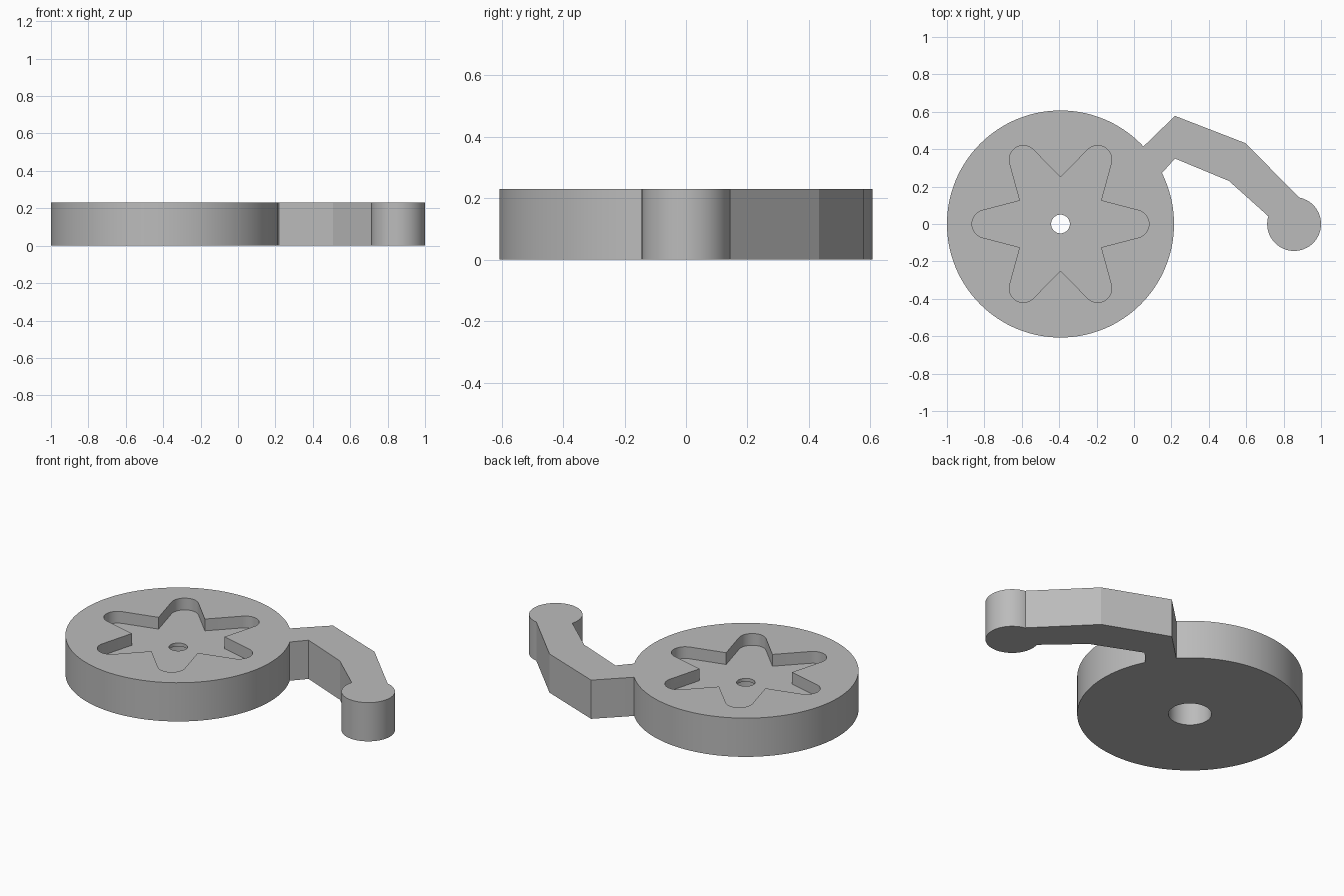
import bpy
import bmesh
from math import cos, sin, radians, pi
from mathutils import Vector

HEIGHT = 0.23
FLOOR = 0.16
BORE = 0.14
HUB = Vector((-0.393, 0))
KNOB = Vector((0.856, 0))

cube = bpy.data.objects.get("Cube")
if cube:
    bpy.data.objects.remove(cube, do_unlink=True)

grey = bpy.data.materials.new("plain_grey")
grey.use_nodes = True
colour = (0.5, 0.5, 0.5, 1)
grey.diffuse_color = colour
grey.node_tree.nodes["Principled BSDF"].inputs["Base Color"].default_value = colour


def prism(name, outline, bottom, top):
    """Extrude a flat outline from bottom to top."""
    bm = bmesh.new()
    face = bm.faces.new([bm.verts.new((p[0], p[1], bottom)) for p in outline])
    side = bmesh.ops.extrude_face_region(bm, geom=[face])["geom"]
    moved = [v for v in side if isinstance(v, bmesh.types.BMVert)]
    bmesh.ops.translate(bm, verts=moved, vec=(0, 0, top - bottom))
    bmesh.ops.recalc_face_normals(bm, faces=bm.faces)
    mesh = bpy.data.meshes.new(name)
    bm.to_mesh(mesh)
    bm.free()
    mesh.materials.append(grey)
    obj = bpy.data.objects.new(name, mesh)
    bpy.context.collection.objects.link(obj)
    return obj


def arc(centre, radius, start, end, steps):
    span = radians(end - start)
    return [centre + radius * Vector((cos(radians(start) + span * i / steps),
                                      sin(radians(start) + span * i / steps)))
            for i in range(steps + 1)]


def circle(centre, radius, steps):
    return arc(centre, radius, 0, 360, steps)[:-1]


def combine(target, tool, operation):
    """Apply a boolean and remove the tool."""
    tool.hide_render = True
    mod = target.modifiers.new(operation, "BOOLEAN")
    mod.operation = operation
    mod.solver = "EXACT"
    mod.object = tool
    bpy.context.view_layer.objects.active = target
    bpy.ops.object.modifier_apply(modifier=mod.name)
    bpy.data.objects.remove(tool, do_unlink=True)


# Wheel, bent arm and round knob share one height
body = prism("wheel_with_arm", circle(HUB, 0.607, 128), 0, HEIGHT)
arm_outline = [(-0.1, 0.264), (0.053, 0.417), (0.219, 0.578), (0.594, 0.433),
               (0.882, 0.144), (0.87, 0.02), (0.74, 0.02), (0.711, 0.048),
               (0.508, 0.23), (0.219, 0.35), (0.15, 0.273), (0.0, 0.11)]
arm = prism("arm", arm_outline, 0, HEIGHT)
knob = prism("knob", circle(KNOB, 0.144, 64), 0, HEIGHT)
combine(arm, knob, "UNION")
combine(body, arm, "UNION")

# Six-lobed pocket in the top, with rounded lobe tips and sharp notches
star = []
for k in range(6):
    angle = 60 * k
    out = Vector((cos(radians(angle)), sin(radians(angle))))
    star += arc(HUB + 0.398 * out, 0.075, angle - 75, angle + 75, 16)
    notch = radians(angle + 30)
    star.append(HUB + 0.25 * Vector((cos(notch), sin(notch))))
combine(body, prism("star_cutter", star, FLOOR, HEIGHT + 0.1), "DIFFERENCE")

# Wide bore from below and a small hole through the pocket floor
combine(body, prism("bore_cutter", circle(HUB, 0.116, 64), -0.1, BORE), "DIFFERENCE")
combine(body, prism("hole_cutter", circle(HUB, 0.05, 48), 0.05, HEIGHT), "DIFFERENCE")

# Smooth round walls, sharp rims and bends
bpy.ops.object.select_all(action="DESELECT")
body.select_set(True)
bpy.context.view_layer.objects.active = body
bpy.ops.object.shade_smooth_by_angle(angle=pi / 12)
